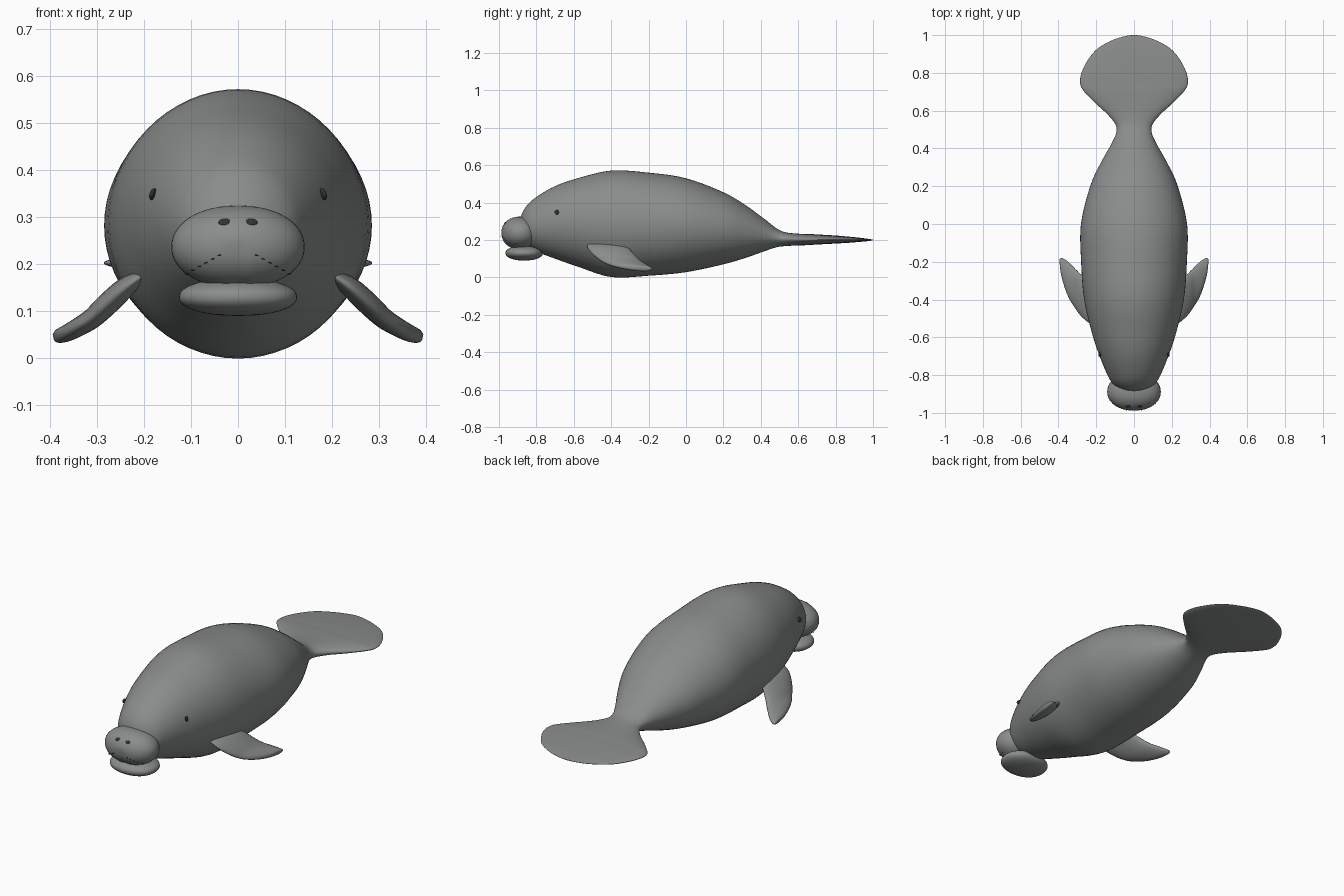
import bpy, bmesh, math
from mathutils import Vector

if "Cube" in bpy.data.objects:
    bpy.data.objects.remove(bpy.data.objects["Cube"])


def material(name, rgb):
    m = bpy.data.materials.new(name)
    m.diffuse_color = (*rgb, 1)
    m.use_nodes = True
    m.node_tree.nodes["Principled BSDF"].inputs["Base Color"].default_value = m.diffuse_color
    return m


SKIN = material("grey skin", (0.25, 0.265, 0.26))
DARK = material("dark grey", (0.03, 0.032, 0.032))


def finish(name, bm, mat):
    bmesh.ops.recalc_face_normals(bm, faces=bm.faces)
    me = bpy.data.meshes.new(name)
    bm.to_mesh(me)
    bm.free()
    me.materials.append(mat)
    for p in me.polygons:
        p.use_smooth = True
    ob = bpy.data.objects.new(name, me)
    bpy.context.collection.objects.link(ob)
    return ob


def smooth_rows(rows, steps):
    """Catmull-Rom curve through rows of numbers."""
    out = []
    for i in range(len(rows) - 1):
        a, b, c, d = (Vector(rows[max(0, min(len(rows) - 1, i + k))]) for k in (-1, 0, 1, 2))
        for s in range(steps):
            t = s / steps
            out.append(0.5 * (2 * b + (c - a) * t + (2 * a - 5 * b + 4 * c - d) * t * t
                              + (3 * b - a - 3 * c + d) * t ** 3))
    out.append(Vector(rows[-1]))
    return out


def loft(name, rings, mat):
    bm = bmesh.new()
    vs = [[bm.verts.new(p) for p in r] for r in rings]
    n = len(vs[0])
    for a, b in zip(vs, vs[1:]):
        for i in range(n):
            bm.faces.new((a[i], a[(i + 1) % n], b[(i + 1) % n], b[i]))
    bm.faces.new(vs[0])
    bm.faces.new(vs[-1])
    return finish(name, bm, mat)


def spow(v, e):
    return math.copysign(abs(v) ** e, v)


def blob(name, centre, radii, mat, e=1.0, cleft=0.0):
    """Ellipsoid; e below 1 makes it boxier, cleft pushes in the front midline."""
    bm = bmesh.new()
    bmesh.ops.create_uvsphere(bm, u_segments=48, v_segments=24, radius=1)
    for v in bm.verts:
        p = Vector([spow(c, e) for c in v.co])
        if e != 1:
            p *= 0.5 + 0.5 / max(p.length, 1) if p.length > 1 else 1
        q = Vector([centre[k] + p[k] * radii[k] for k in range(3)])
        if p.y < 0 and p.z < 0.1:
            q.y += cleft * math.exp(-(q.x / 0.012) ** 2)
        v.co = q
    return finish(name, bm, mat)


# body and paddle tail: y, half width, bottom z, top z
BODY = [(-0.888, 0.004, 0.275, 0.285), (-0.88, 0.055, 0.22, 0.335), (-0.85, 0.107, 0.17, 0.385),
        (-0.8, 0.14, 0.138, 0.43), (-0.7, 0.182, 0.1, 0.488), (-0.58, 0.222, 0.058, 0.53),
        (-0.4, 0.264, 0.002, 0.571), (-0.2, 0.28, 0.009, 0.56), (0.0, 0.281, 0.028, 0.53),
        (0.2, 0.232, 0.07, 0.455), (0.32, 0.178, 0.105, 0.385), (0.42, 0.122, 0.14, 0.312),
        (0.48, 0.095, 0.16, 0.265), (0.525, 0.097, 0.167, 0.243), (0.58, 0.14, 0.17, 0.235),
        (0.64, 0.205, 0.172, 0.232), (0.705, 0.267, 0.176, 0.23), (0.745, 0.285, 0.178, 0.227),
        (0.8, 0.278, 0.181, 0.224), (0.87, 0.243, 0.185, 0.218), (0.93, 0.191, 0.19, 0.212),
        (0.975, 0.11, 0.194, 0.206), (0.996, 0.04, 0.198, 0.203), (1.0, 0.003, 0.2, 0.202)]
rings = []
for y, w, lo, hi in smooth_rows(BODY, 5):
    ring = []
    for k in range(64):
        a = math.tau * k / 64
        ring.append((w * math.cos(a), y, (lo + hi) / 2 + (hi - lo) / 2 * math.sin(a)))
    rings.append(ring)
loft("body_and_tail", rings, SKIN)

# muzzle and lower lip
blob("muzzle", (0, -0.888, 0.237), (0.142, 0.1, 0.088), SKIN, 0.9, 0.006)
blob("lower_lip", (0, -0.865, 0.13), (0.126, 0.1, 0.04), SKIN, 0.85)

# flippers: x, centre z, leading y, trailing y, half thickness
FLIPPER = [(0.2, 0.178, -0.53, -0.33, 0.014), (0.24, 0.15, -0.522, -0.3, 0.022),
           (0.28, 0.113, -0.487, -0.268, 0.024), (0.31, 0.085, -0.447, -0.238, 0.022),
           (0.34, 0.066, -0.4, -0.208, 0.02), (0.365, 0.053, -0.34, -0.188, 0.018),
           (0.385, 0.046, -0.27, -0.18, 0.014), (0.393, 0.044, -0.21, -0.184, 0.006)]
rows = smooth_rows(FLIPPER, 4)
for side, s in (("left", 1), ("right", -1)):
    rings = []
    for i, (x, z, lead, trail, t) in enumerate(rows):
        p, q = rows[max(i - 1, 0)], rows[min(i + 1, len(rows) - 1)]
        n = Vector((p[2 - 1] - q[1], q[0] - p[0])).normalized()
        ring = []
        for k in range(24):
            a = math.tau * k / 24
            h = t * math.sin(a)
            ring.append((s * (x + n.x * h), (lead + trail) / 2 + (trail - lead) / 2 * math.cos(a),
                         z + n.y * h))
        rings.append(ring)
    loft("flipper_" + side, rings, SKIN)

    # eye and nostril
    eye = blob("eye_" + side, (0, 0, 0), (0.006, 0.014, 0.013), DARK)
    eye.location = (s * 0.181, -0.69, 0.349)
    eye.rotation_euler = (0, -s * 0.3, s * 0.35)
    nostril = blob("nostril_" + side, (0, 0, 0), (0.0135, 0.005, 0.0095), DARK)
    nostril.location = (s * 0.028, -0.966, 0.289)
    nostril.rotation_euler = (-0.6, 0, 0)

    # row of short bristles on the muzzle
    bm = bmesh.new()
    for k in range(6):
        x, z = 0.037 + 0.0135 * k, 0.22 - 0.008 * k
        d = 1 - (x / 0.142) ** 2 - ((z - 0.237) / 0.088) ** 2
        y = -0.888 - 0.1 * math.sqrt(max(d, 0))
        res = bmesh.ops.create_cone(bm, cap_ends=True, segments=8, radius1=0.002,
                                    radius2=0.0008, depth=0.02)
        direction = Vector((s * x * 2, -0.1, -0.03)).normalized()
        rot = Vector((0, 0, 1)).rotation_difference(direction)
        for v in res["verts"]:
            v.co = rot @ v.co + Vector((s * x, y, z))
    finish("bristles_" + side, bm, DARK)
